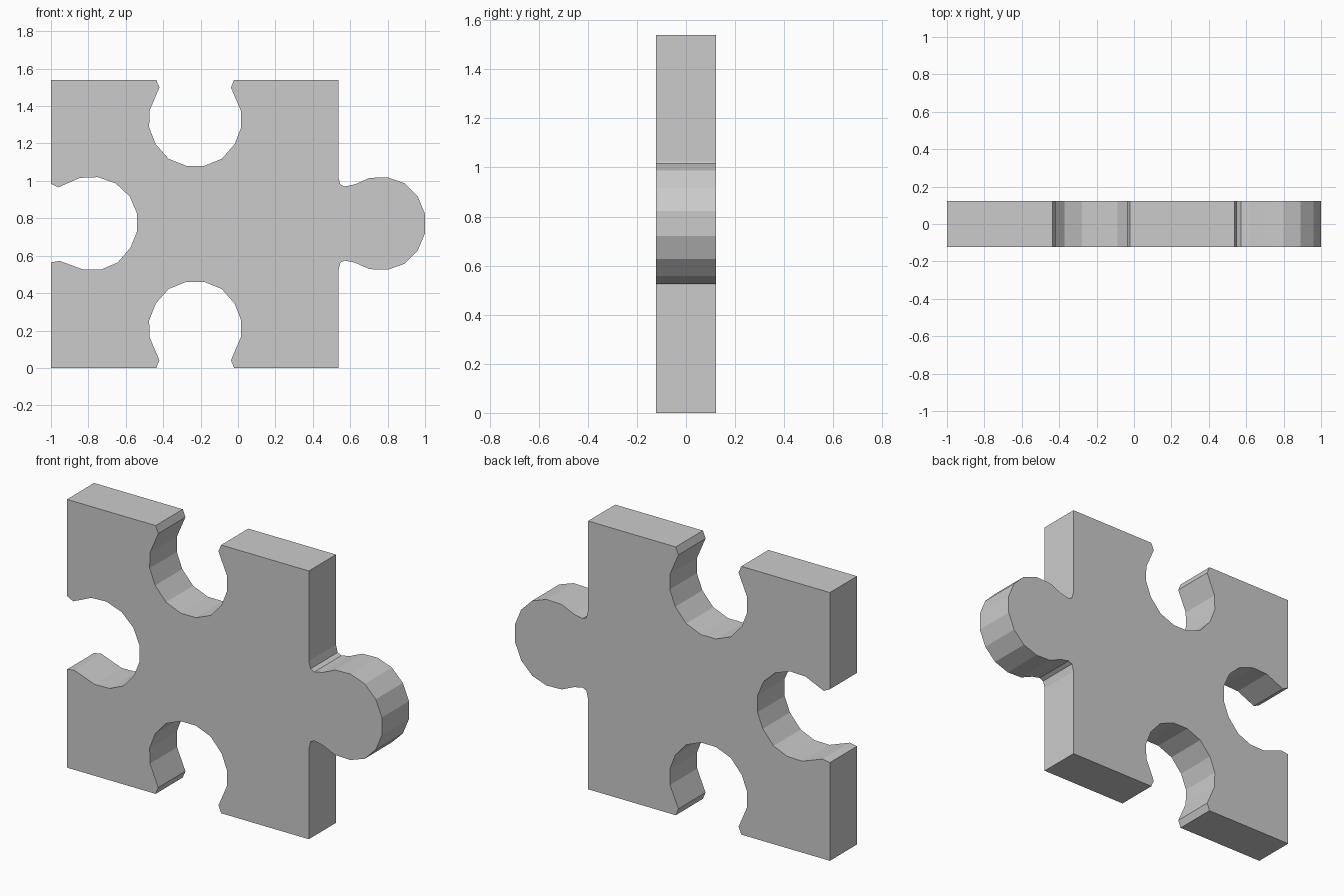
import bpy, bmesh

if "Cube" in bpy.data.objects:
    bpy.data.objects.remove(bpy.data.objects["Cube"])

LEFT, RIGHT, TOP, HALF = -1.0, 0.536, 1.54, 0.123
CX = -0.229  # centre line of the top and bottom sockets
CZ = 0.772   # centre line of the tab

# Half outline of the upright sockets: (offset from centre, depth from edge)
socket_half = [(0.208, 0), (0.191, 0.041), (0.244, 0.164), (0.246, 0.254),
               (0.211, 0.344), (0.142, 0.422), (0.048, 0.46)]
# Half outline of the tab: (x, offset from centre)
tab_half = [(RIGHT, 0.252), (0.547, 0.209), (0.571, 0.198), (0.624, 0.209),
            (0.704, 0.244), (0.80, 0.247), (0.891, 0.215), (0.961, 0.145),
            (1.0, 0.051)]
# Left socket, slightly tilted, from top to bottom
left_socket = [(LEFT, 0.985), (-0.961, 0.965), (-0.846, 1.016), (-0.75, 1.02),
               (-0.654, 0.987), (-0.579, 0.917), (-0.54, 0.826), (-0.54, 0.73),
               (-0.574, 0.644), (-0.643, 0.564), (-0.729, 0.527), (-0.825, 0.525),
               (-0.954, 0.572), (LEFT, 0.564)]


def mirrored(half):
    """Full socket, left to right, as (x, depth)."""
    return ([(CX - o, d) for o, d in half]
            + [(CX + o, d) for o, d in reversed(half)])


# Outline, clockwise from the top left corner
socket = mirrored(socket_half)
outline = [(LEFT, TOP)] + [(x, TOP - d) for x, d in socket] + [(RIGHT, TOP)]
outline += [(x, CZ + o) for x, o in tab_half]
outline += [(x, CZ - o) for x, o in reversed(tab_half)]
outline += [(RIGHT, 0)] + list(reversed(socket)) + [(LEFT, 0)]
outline += list(reversed(left_socket))

# Extrude the outline through the thickness
bm = bmesh.new()
face = bm.faces.new([bm.verts.new((x, -HALF, z)) for x, z in outline])
new = bmesh.ops.extrude_face_region(bm, geom=[face])["geom"]
bmesh.ops.translate(bm, vec=(0, 2 * HALF, 0),
                    verts=[v for v in new if isinstance(v, bmesh.types.BMVert)])
bmesh.ops.recalc_face_normals(bm, faces=bm.faces)
# Triangulate the concave faces cleanly
bmesh.ops.triangulate(bm, faces=[f for f in bm.faces if len(f.verts) > 4])
mesh = bpy.data.meshes.new("puzzle_piece")
bm.to_mesh(mesh)
bm.free()
bpy.context.collection.objects.link(bpy.data.objects.new("puzzle_piece", mesh))
